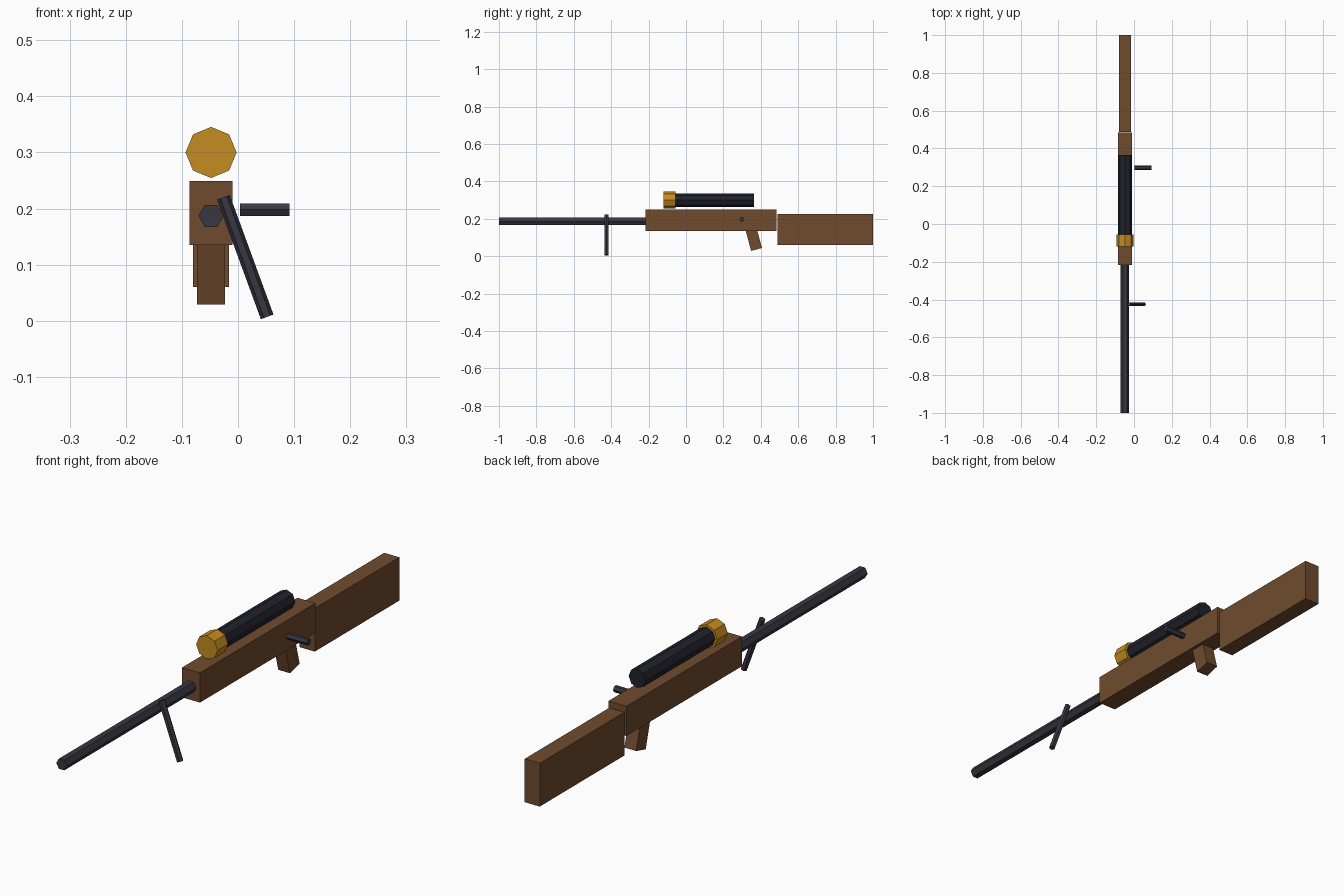
import bpy, bmesh
from math import radians, pi
from mathutils import Matrix, Vector

if "Cube" in bpy.data.objects:
    bpy.data.objects.remove(bpy.data.objects["Cube"])


def material(name, rgb):
    """Flat colour given as sRGB 0-255, stored linear."""
    m = bpy.data.materials.new(name)
    lin = [((c / 255 + 0.055) / 1.055) ** 2.4 for c in rgb]
    m.diffuse_color = (*lin, 1)
    m.use_nodes = True
    m.node_tree.nodes["Principled BSDF"].inputs["Base Color"].default_value = m.diffuse_color
    return m


wood = material("brown wood", (112, 75, 46))
steel = material("dark grey steel", (56, 54, 65))
black = material("black metal", (33, 34, 44))
gold = material("gold", (197, 140, 34))

X = -0.048  # centre line of the rifle


def finish(name, bm, mat):
    mesh = bpy.data.meshes.new(name)
    bm.to_mesh(mesh)
    bm.free()
    mesh.materials.append(mat)
    ob = bpy.data.objects.new(name, mesh)
    bpy.context.collection.objects.link(ob)
    return ob


def box(name, centre, size, mat, tilt=0):
    bm = bmesh.new()
    bmesh.ops.create_cube(bm, size=1, matrix=Matrix.Translation(centre)
                          @ Matrix.Rotation(radians(tilt), 4, 'X')
                          @ Matrix.Diagonal((*size, 1)))
    return finish(name, bm, mat)


def rod(name, start, end, radius, sides, mat, twist=0):
    """Faceted cylinder between two points."""
    start, end = Vector(start), Vector(end)
    axis = end - start
    # keep one cross-section axis aligned with the world
    side = Vector((0, 1, 0)) if abs(axis.normalized().y) < 0.5 else Vector((0, 0, 1))
    z = axis.normalized()
    x = side.cross(z).normalized()
    rot = Matrix((x, side, z)).transposed().to_4x4()
    bm = bmesh.new()
    bmesh.ops.create_cone(bm, cap_ends=True, segments=sides, radius1=radius,
                          radius2=radius, depth=axis.length,
                          matrix=Matrix.Translation((start + end) / 2) @ rot
                          @ Matrix.Rotation(twist, 4, 'Z'))
    return finish(name, bm, mat)


# wooden body
box("receiver", (X, 0.134, 0.192), (0.076, 0.70, 0.114), wood)
box("stock", (X, 0.744, 0.143), (0.064, 0.512, 0.166), wood)
box("grip", (X, 0.359, 0.104), (0.05, 0.06, 0.14), wood, tilt=15)

# barrel, bolt handle and support leg are six-sided
rod("barrel", (X, -1.0, 0.187), (X, -0.18, 0.187), 0.0225, 6, steel, pi / 6)
rod("bolt_handle", (0.0035, 0.298, 0.198), (0.092, 0.298, 0.198), 0.0127, 6, steel)
rod("support_leg", (0.052, -0.425, 0.007), (-0.026, -0.425, 0.22), 0.012, 6, steel, pi / 6)

# eight-sided scope with gold front ring
rod("scope_tube", (X, -0.10, 0.30), (X, 0.364, 0.30), 0.0365, 8, black)
rod("scope_ring", (X, -0.12, 0.30), (X, -0.056, 0.30), 0.0455, 8, gold)
